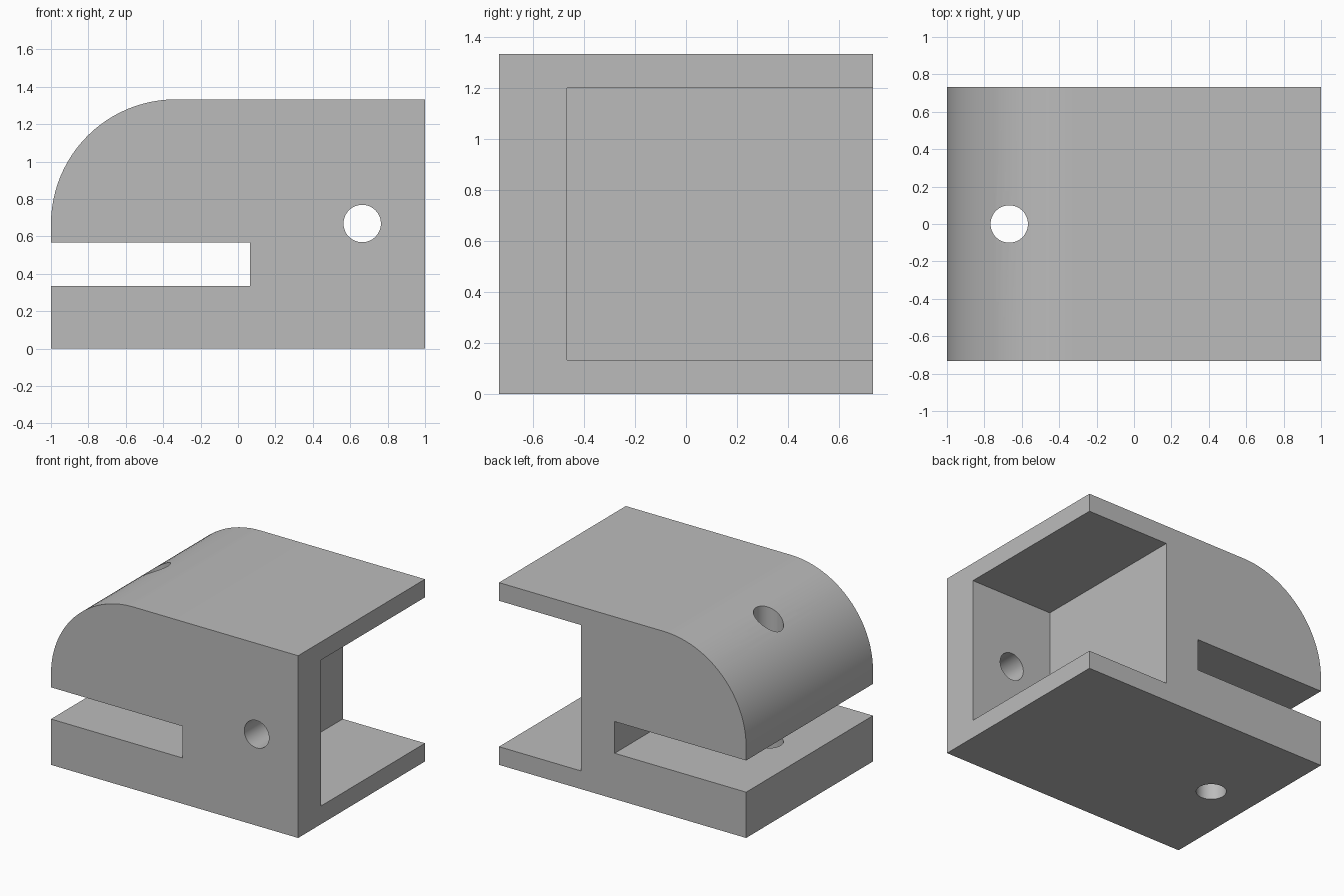
import bpy
import bmesh
import math
from mathutils import Matrix, Vector

cube = bpy.data.objects.get("Cube")
if cube:
    bpy.data.objects.remove(cube, do_unlink=True)

WIDTH, DEPTH, HEIGHT = 2.0, 1.466, 1.333
HALF = DEPTH / 2
RADIUS = 0.667
HOLE = 0.1

grey = bpy.data.materials.new("plain_grey")
grey.use_nodes = True
grey.diffuse_color = (0.5, 0.5, 0.5, 1)
grey.node_tree.nodes["Principled BSDF"].inputs["Base Color"].default_value = (0.5, 0.5, 0.5, 1)


def make_object(name, bm):
    bmesh.ops.recalc_face_normals(bm, faces=bm.faces)
    mesh = bpy.data.meshes.new(name)
    bm.to_mesh(mesh)
    bm.free()
    mesh.materials.append(grey)
    obj = bpy.data.objects.new(name, mesh)
    bpy.context.collection.objects.link(obj)
    return obj


def box_cutter(name, low, high):
    low, high = Vector(low), Vector(high)
    bm = bmesh.new()
    bmesh.ops.create_cube(bm, size=1, matrix=Matrix.Translation((low + high) / 2)
                          @ Matrix.Diagonal((high - low).to_4d()))
    return make_object(name, bm)


def hole_cutter(name, centre, length, turn):
    bm = bmesh.new()
    bmesh.ops.create_cone(bm, cap_ends=True, segments=48, radius1=HOLE, radius2=HOLE,
                          depth=length, matrix=Matrix.Translation(centre)
                          @ Matrix.Rotation(turn, 4, "X"))
    return make_object(name, bm)


# Side profile: slotted plate with one large rounded upper corner
profile = [(-1, 0), (1, 0), (1, HEIGHT)]
steps = 24
for i in range(steps + 1):
    a = math.pi / 2 * (1 + i / steps)
    profile.append((RADIUS - 1 + RADIUS * math.cos(a), HEIGHT - RADIUS + RADIUS * math.sin(a)))
profile += [(-1, 0.567), (0.064, 0.567), (0.064, 0.335), (-1, 0.335)]

bm = bmesh.new()
face = bm.faces.new([bm.verts.new((x, -HALF, z)) for x, z in profile])
extruded = bmesh.ops.extrude_face_region(bm, geom=[face])
bmesh.ops.translate(bm, vec=(0, DEPTH, 0),
                    verts=[v for v in extruded["geom"] if isinstance(v, bmesh.types.BMVert)])
block = make_object("slotted_block", bm)

# Open corner pocket, front wall hole and vertical pin hole
cutters = [
    box_cutter("pocket_cutter", (0.335, -0.467, 0.133), (1.3, 1.1, 1.2)),
    hole_cutter("front_hole_cutter", (0.664, -0.6, 0.669), 0.8, math.pi / 2),
    hole_cutter("pin_hole_cutter", (-0.667, 0, 0.7), 2.0, 0),
]

bpy.ops.object.select_all(action="DESELECT")
bpy.context.view_layer.objects.active = block
block.select_set(True)
for cutter in cutters:
    cutter.hide_render = True
    mod = block.modifiers.new(cutter.name, "BOOLEAN")
    mod.operation = "DIFFERENCE"
    mod.solver = "EXACT"
    mod.object = cutter
    bpy.ops.object.modifier_apply(modifier=mod.name)
    bpy.data.objects.remove(cutter, do_unlink=True)

# Smooth curves with crisp edges and flat broad faces
bpy.ops.object.shade_smooth_by_angle(angle=math.radians(30))
weighted = block.modifiers.new("weighted_normals", "WEIGHTED_NORMAL")
weighted.keep_sharp = True
